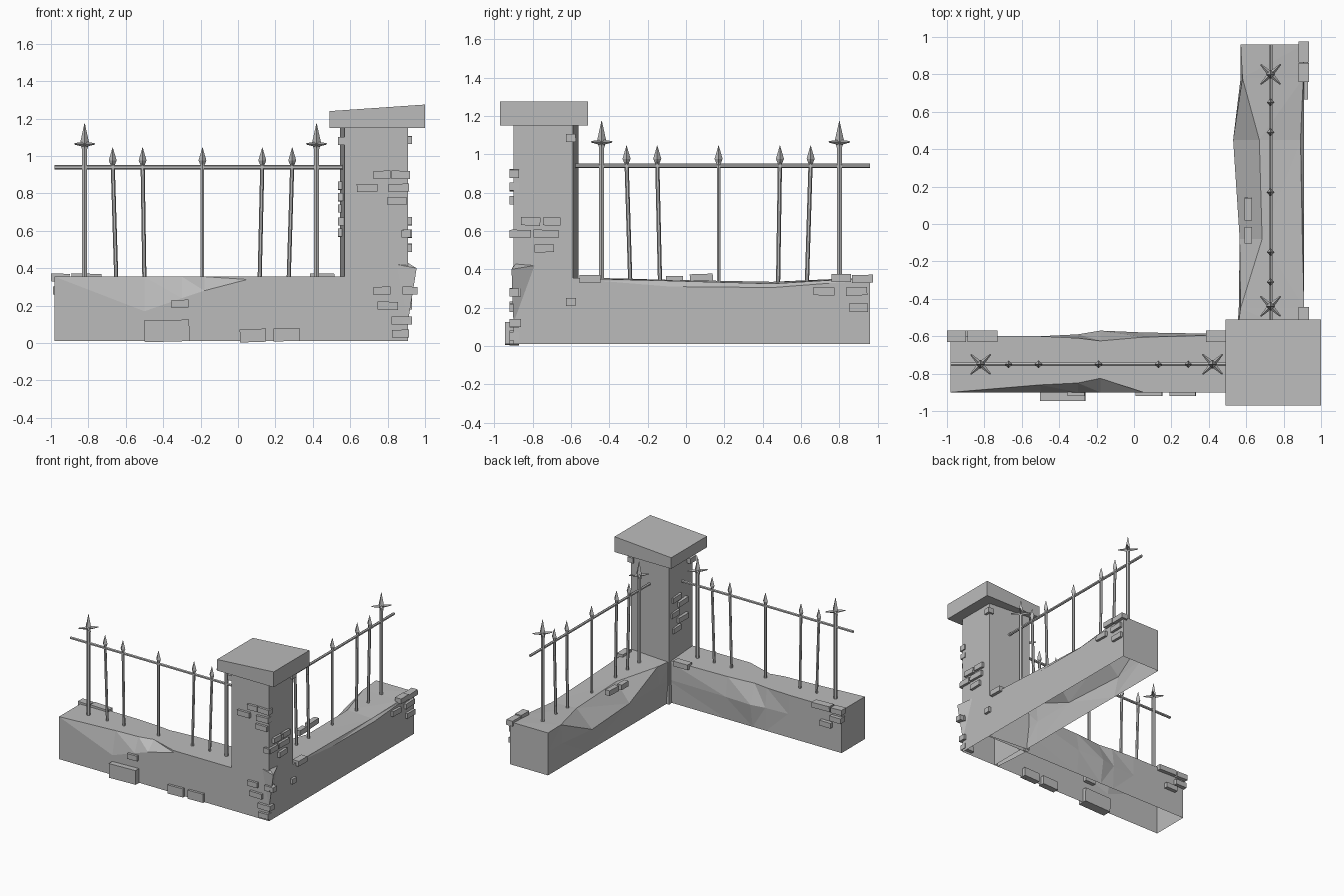
import bpy, bmesh, math, random
from mathutils import Vector, Matrix

random.seed(4)
old = bpy.data.objects.get("Cube")
if old:
    bpy.data.objects.remove(old, do_unlink=True)

stone = bpy.data.materials.new("stone grey")
stone.use_nodes = True
GREY = (0.5, 0.5, 0.5, 1)
stone.diffuse_color = GREY
stone.node_tree.nodes["Principled BSDF"].inputs["Base Color"].default_value = GREY


def finish(bm, name):
    bmesh.ops.recalc_face_normals(bm, faces=bm.faces)
    mesh = bpy.data.meshes.new(name)
    bm.to_mesh(mesh)
    bm.free()
    mesh.materials.append(stone)
    obj = bpy.data.objects.new(name, mesh)
    bpy.context.collection.objects.link(obj)
    return obj


def front_map(along, out, z):
    return Vector((along, -out, z))


def side_map(along, out, z):
    return Vector((out, along, z))


# Low walls: cross-sections lofted along the length, open underneath
def wall(name, place, outer, inner, stations):
    bm = bmesh.new()
    rings = []
    for t, crease_z, top_out, top_z, in_top, in_z, in_crease in stations:
        section = [(outer, 0.01), (outer, crease_z), (top_out, top_z),
                   (in_top, in_z), (in_crease, 0.2), (inner, 0.01)]
        rings.append([bm.verts.new(place(t, n, z)) for n, z in section])
    for a, b in zip(rings, rings[1:]):
        for i in range(len(a) - 1):
            bm.faces.new((a[i], a[i + 1], b[i + 1], b[i]))
    bm.faces.new(rings[0])
    bm.faces.new(rings[-1])
    bmesh.ops.triangulate(bm, faces=bm.faces)
    finish(bm, name)


wall("front_wall", front_map, 0.9, 0.6, [
    (-0.98, 0.03, 0.9, 0.355, 0.6, 0.355, 0.6),
    (-0.5, 0.17, 0.86, 0.355, 0.6, 0.355, 0.6),
    (-0.3, 0.24, 0.85, 0.355, 0.61, 0.355, 0.59),
    (-0.18, 0.28, 0.825, 0.355, 0.625, 0.355, 0.57),
    (0.05, 0.34, 0.9, 0.355, 0.605, 0.355, 0.58),
    (0.6, 0.34, 0.9, 0.355, 0.59, 0.355, 0.59)])
wall("side_wall", side_map, 0.91, 0.57, [
    (-0.6, 0.34, 0.91, 0.355, 0.55, 0.355, 0.55),
    (-0.45, 0.34, 0.91, 0.35, 0.57, 0.355, 0.56),
    (-0.08, 0.31, 0.9, 0.34, 0.685, 0.345, 0.565),
    (0.45, 0.305, 0.89, 0.325, 0.67, 0.335, 0.53),
    (0.78, 0.33, 0.905, 0.345, 0.58, 0.35, 0.57),
    (0.96, 0.34, 0.91, 0.355, 0.57, 0.355, 0.57)])


# Corner pillar and its sloping cap
def prism(name, footprint, bottom, heights, open_bottom=False):
    bm = bmesh.new()
    low = [bm.verts.new((x, y, bottom)) for x, y in footprint]
    high = [bm.verts.new((x, y, h)) for (x, y), h in zip(footprint, heights)]
    n = len(low)
    for i in range(n):
        j = (i + 1) % n
        bm.faces.new((low[i], low[j], high[j], high[i]))
    bm.faces.new(high)
    if not open_bottom:
        bm.faces.new(low)
    finish(bm, name)


prism("pillar", [(0.57, -0.9), (0.91, -0.9), (0.91, -0.59), (0.545, -0.56)],
      0.01, [1.16] * 4, True)
prism("pillar_cap", [(0.49, -0.97), (1, -0.97), (1, -0.51), (0.49, -0.51)],
      1.15, [1.24, 1.275, 1.275, 1.24])

# Broken corner wedge at the foot of the pillar
bm = bmesh.new()
for p in [(0.955, -0.91, 0.4), (0.85, -0.9, 0.42), (0.91, -0.79, 0.42),
          (0.91, -0.9, 0.12), (0.89, -0.88, 0.44)]:
    bm.verts.new(p)
bmesh.ops.convex_hull(bm, input=bm.verts)
finish(bm, "broken_corner")


# Loose bricks: (position along the face, height, width) on each face
def bricks(name, place, face, rows, out=0.02, deep=0.03, tall=0.042):
    bm = bmesh.new()
    for along, z, width in rows:
        made = bmesh.ops.create_cube(bm, size=1)["verts"]
        turn = Matrix.Rotation(random.uniform(-0.04, 0.04), 3, "Y")
        for v in made:
            p = turn @ Vector((v.co.x * width, 0, v.co.z * tall))
            n = face + (out if v.co.y > 0 else -deep)
            v.co = place(along + p.x, n, z + p.z)
    finish(bm, name)


bricks("front_bricks", front_map, 0.9, [
    (-0.31, 0.21, 0.09), (0.77, 0.28, 0.09), (0.69, 0.83, 0.11),
    (0.77, 0.9, 0.09), (0.86, 0.83, 0.11), (0.85, 0.76, 0.1),
    (0.87, 0.9, 0.1), (0.8, 0.2, 0.11), (0.87, 0.12, 0.1),
    (0.87, 0.05, 0.09), (0.93, 0.28, 0.06), (0.9, 0.585, 0.05)])
bricks("large_front_brick", front_map, 0.9, [(-0.38, 0.065, 0.24)], 0.045, tall=0.115)
bricks("footing_bricks", front_map, 0.9,
       [(0.08, 0.04, 0.14), (0.26, 0.045, 0.14)], 0.02, tall=0.07)
bricks("right_bricks", side_map, 0.91, [
    (-0.81, 0.65, 0.1), (-0.7, 0.65, 0.09), (-0.86, 0.585, 0.1),
    (-0.73, 0.585, 0.13), (-0.74, 0.51, 0.1), (-0.6, 1.085, 0.05),
    (-0.6, 0.23, 0.05), (-0.89, 0.28, 0.06), (-0.89, 0.12, 0.06),
    (0.72, 0.285, 0.11), (0.89, 0.285, 0.11), (0.9, 0.2, 0.1)])
bricks("right_top_bricks", side_map, 0.91,
       [(-0.5, 0.35, 0.11), (0.81, 0.355, 0.1), (0.92, 0.35, 0.11)], 0.025)
bricks("side_wall_loose_bricks", side_map, 0.61,
       [(-0.06, 0.345, 0.09), (0.08, 0.355, 0.12)], 0.02, 0.02)
bricks("pillar_left_bricks", lambda a, n, z: Vector((-n, a, z)), -0.555, [
    (-0.66, 0.84, 0.11), (-0.74, 0.78, 0.12), (-0.64, 0.72, 0.1),
    (-0.74, 0.65, 0.13), (-0.66, 0.59, 0.1), (-0.86, 1.08, 0.08)])
bricks("back_bricks", lambda a, n, z: Vector((a, n, z)), -0.6, [
    (-0.95, 0.35, 0.1), (-0.81, 0.35, 0.16), (-0.94, 0.28, 0.1),
    (-0.85, 0.22, 0.1), (0.45, 0.35, 0.13)], 0.03)


# Iron fences
def rod(bm, a, b, r1, r2, sides=6):
    a, b = Vector(a), Vector(b)
    axis = b - a
    turn = axis.to_track_quat("Z", "Y").to_matrix().to_4x4()
    bmesh.ops.create_cone(bm, cap_ends=True, segments=sides, radius1=r1, radius2=r2,
                          depth=axis.length, matrix=Matrix.Translation((a + b) / 2) @ turn)


def spear(bm, x, base, tip, r):
    shoulder = base + (tip - base) * 0.28
    rod(bm, (x, 0, base), (x, 0, shoulder), r * 0.5, r, 4)
    rod(bm, (x, 0, shoulder), (x, 0, tip), r, 0.001, 4)


def fence(name, matrix):
    bm = bmesh.new()
    rod(bm, (-0.98, 0, 0.94), (0.56, 0, 0.94), 0.011, 0.011)
    # Leaning thin bars
    for top, foot in [(-0.67, -0.65), (-0.51, -0.5), (-0.19, -0.19),
                      (0.13, 0.115), (0.29, 0.27)]:
        rod(bm, (foot, 0, 0.31), (top, 0, 0.96), 0.011, 0.011)
        spear(bm, top, 0.95, 1.045, 0.021)
    # Thick end posts with star collars
    for x in (-0.82, 0.42):
        rod(bm, (x, 0, 0.31), (x, 0, 1.06), 0.015, 0.015)
        spear(bm, x, 1.03, 1.175, 0.024)
        for i in range(4):
            angle = math.radians(45 + 90 * i)
            end = (x + math.cos(angle) * 0.075, math.sin(angle) * 0.075, 1.065)
            rod(bm, (x, 0, 1.062), end, 0.015, 0.004, 4)
    bmesh.ops.transform(bm, matrix=matrix, verts=bm.verts)
    finish(bm, name)


fence("front_fence", Matrix.Translation((0, -0.75, 0)))
fence("side_fence", Matrix.Translation((0.73, -0.02, 0)) @ Matrix.Rotation(-math.pi / 2, 4, "Z"))
